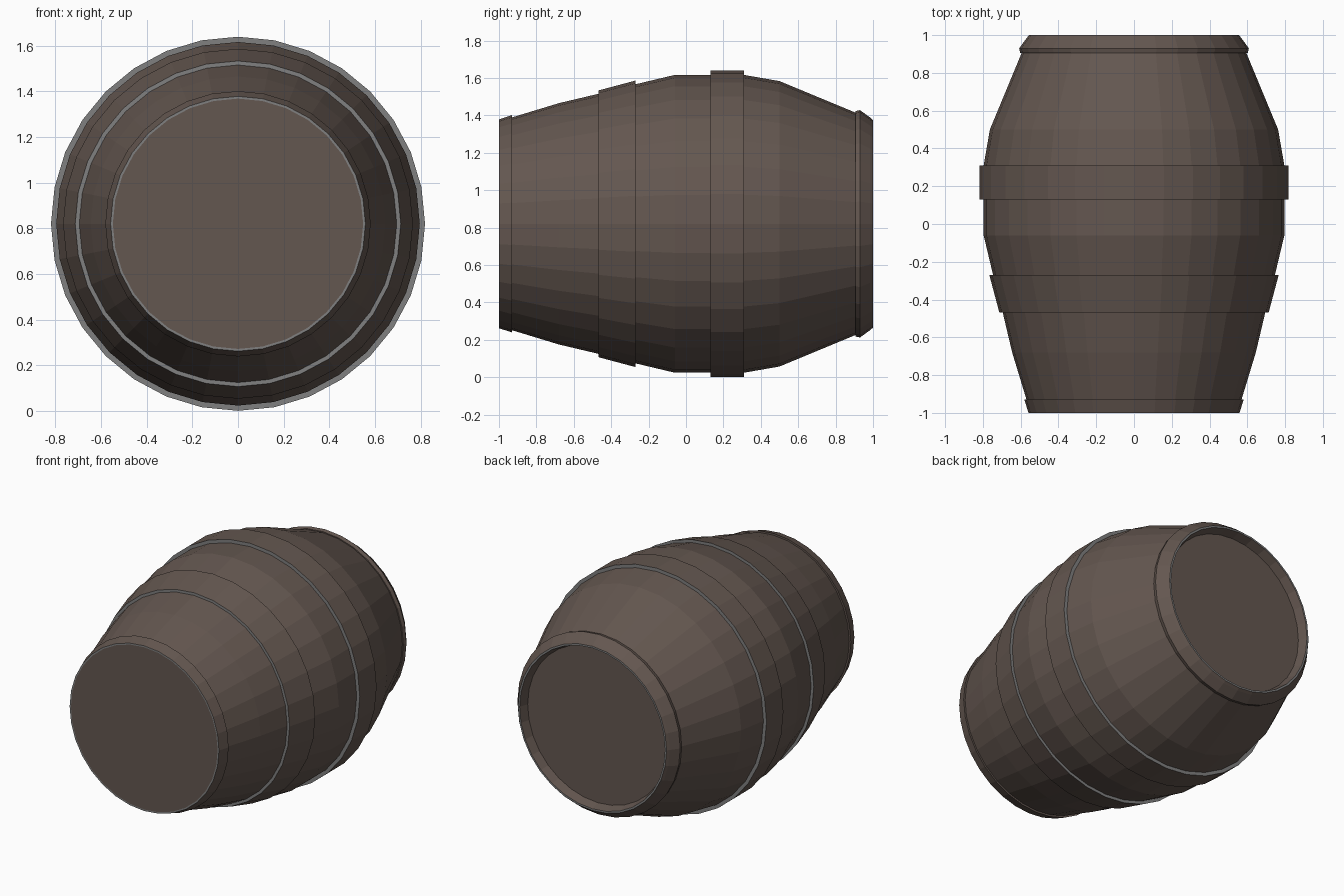
import bpy, bmesh, math

if "Cube" in bpy.data.objects:
    bpy.data.objects.remove(bpy.data.objects["Cube"])

SIDES = 32
CZ = 0.82


def material(name, rgb):
    m = bpy.data.materials.new(name)
    m.diffuse_color = (*rgb, 1)
    m.use_nodes = True
    m.node_tree.nodes["Principled BSDF"].inputs["Base Color"].default_value = m.diffuse_color
    return m


wood = material("dark_brown", (0.127, 0.095, 0.080))
steel = material("grey_edge", (0.215, 0.215, 0.215))


def lathe(name, profile, grey=(), closed=False):
    """Turn (y, radius) points round the barrel axis; grey lists the grey segments."""
    bm = bmesh.new()
    rings = []
    for y, r in profile:
        rings.append([bm.verts.new((r * math.sin(a), y, CZ + r * math.cos(a)))
                      for a in (2 * math.pi * i / SIDES for i in range(SIDES))])
    n = len(rings)
    for k in range(n if closed else n - 1):
        a, b = rings[k], rings[(k + 1) % n]
        for i in range(SIDES):
            j = (i + 1) % SIDES
            f = bm.faces.new((a[i], a[j], b[j], b[i]))
            f.material_index = 1 if k in grey else 0
    if not closed:
        bm.faces.new(rings[0])
        bm.faces.new(rings[-1])
    bmesh.ops.recalc_face_normals(bm, faces=bm.faces[:])
    me = bpy.data.meshes.new(name)
    bm.to_mesh(me)
    bm.free()
    me.materials.append(wood)
    me.materials.append(steel)
    ob = bpy.data.objects.new(name, me)
    bpy.context.collection.objects.link(ob)
    return ob


# Barrel body: flat front end with thin grey rim, recessed back end
lathe("barrel_body", [
    (-1.0, 0.548), (-1.0, 0.558), (-0.93, 0.581), (-0.93, 0.569),
    (-0.68, 0.645), (-0.46, 0.697), (-0.27, 0.746), (-0.06, 0.796),
    (0.31, 0.796), (0.50, 0.763), (0.905, 0.595),
    (0.905, 0.602), (0.93, 0.608), (0.985, 0.568), (1.0, 0.555),
    (1.0, 0.543), (0.94, 0.525)], grey=(0, 14))


# Raised hoops with grey side edges
def hoop(name, y0, r0, y1, r1, depth=0.05):
    lathe(name, [(y0, r0 - depth), (y0, r0), (y1, r1), (y1, r1 - depth)],
          grey=(0, 2), closed=True)


hoop("middle_hoop", 0.13, 0.819, 0.31, 0.819)
hoop("front_hoop", -0.468, 0.713, -0.27, 0.766)
